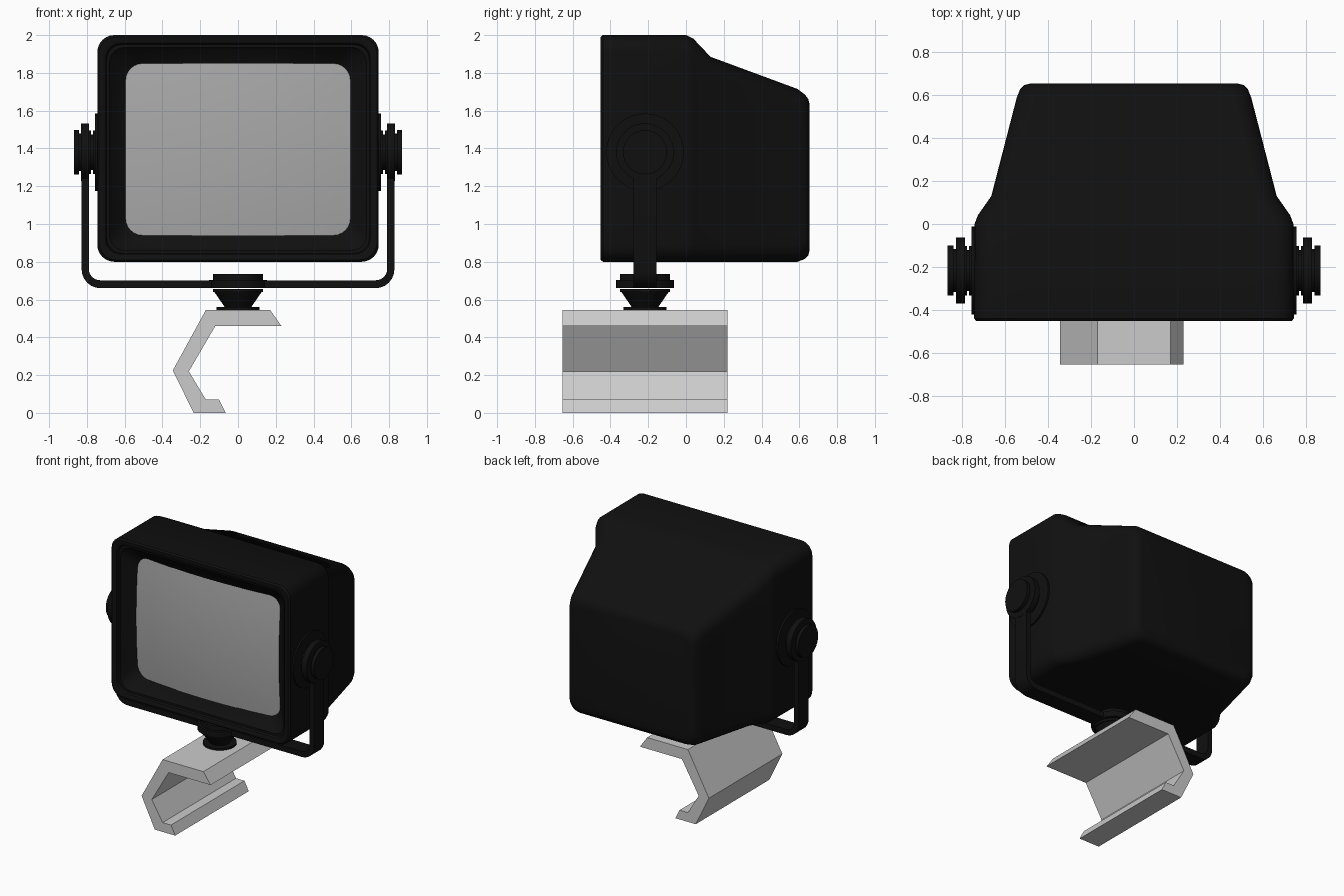
import bpy, bmesh
from math import sin, cos, pi, radians
from mathutils import Matrix, Vector

cube = bpy.data.objects.get("Cube")
if cube:
    bpy.data.objects.remove(cube, do_unlink=True)


def material(name, v):
    m = bpy.data.materials.new(name)
    m.use_nodes = True
    m.diffuse_color = (v, v, v, 1)
    bsdf = next(n for n in m.node_tree.nodes if n.type == 'BSDF_PRINCIPLED')
    bsdf.inputs["Base Color"].default_value = (v, v, v, 1)
    return m


BLACK = material("black plastic", 0.005)
GLASS = material("grey glass", 0.4)
METAL = material("light grey metal", 0.6)


def finish(name, bm, mat, angle=30):
    bmesh.ops.recalc_face_normals(bm, faces=bm.faces)
    me = bpy.data.meshes.new(name)
    bm.to_mesh(me)
    bm.free()
    me.materials.append(mat)
    ob = bpy.data.objects.new(name, me)
    bpy.context.collection.objects.link(ob)
    bpy.ops.object.select_all(action='DESELECT')
    ob.select_set(True)
    bpy.context.view_layer.objects.active = ob
    if angle:
        bpy.ops.object.shade_smooth_by_angle(angle=radians(angle))
    return ob


def arc(cx, cz, r, a0, a1, n=6):
    return [(cx + r * cos(a0 + (a1 - a0) * i / n), cz + r * sin(a0 + (a1 - a0) * i / n))
            for i in range(n + 1)]


def rounded_rect(hw, z0, z1, r, n=6, edge=8):
    """Rounded rectangle outline with subdivided straight sides."""
    corners = [(hw - r, z1 - r), (r - hw, z1 - r), (r - hw, z0 + r), (hw - r, z0 + r)]
    arcs = [arc(x, z, r, i * pi / 2, (i + 1) * pi / 2, n) for i, (x, z) in enumerate(corners)]
    pts = []
    for i, a in enumerate(arcs):
        pts += a
        p, q = Vector(a[-1]), Vector(arcs[(i + 1) % 4][0])
        pts += [tuple(p.lerp(q, k / edge)) for k in range(1, edge)]
    return pts


def bridge(bm, a, b):
    for i in range(len(a)):
        j = (i + 1) % len(a)
        bm.faces.new((a[i], a[j], b[j], b[i]))


MID = 1.395


def bulge(x, z):
    """Depth of the curved screen surface."""
    return -0.405 + 0.12 * (x * x + (z - MID) ** 2)


# Housing: bezel recess, front frame, stepped shoulder and tapered rear
outline = rounded_rect(0.595, 0.94, 1.85, 0.09)
bm = bmesh.new()
loops = [[bm.verts.new((x, bulge(x, z), z)) for x, z in outline]]
sections = [  # y, half width, bottom, top, corner radius
    (-0.41, 0.67, 0.87, 1.925, 0.08),
    (-0.425, 0.68, 0.86, 1.935, 0.08),
    (-0.425, 0.695, 0.845, 1.95, 0.08),
    (-0.445, 0.70, 0.84, 1.955, 0.08),
    (-0.452, 0.71, 0.83, 1.965, 0.08),
    (-0.452, 0.735, 0.81, 1.99, 0.09),
    (-0.44, 0.745, 0.80, 2.0, 0.09),
    (0.0, 0.743, 0.80, 2.0, 0.09),
    (0.04, 0.728, 0.80, 1.98, 0.09),
    (0.13, 0.665, 0.80, 1.885, 0.09),
    (0.59, 0.546, 0.80, 1.715, 0.09),
    (0.63, 0.53, 0.815, 1.685, 0.09),
    (0.648, 0.51, 0.835, 1.66, 0.08),
    (0.655, 0.48, 0.865, 1.63, 0.07),
]
for y, hw, z0, z1, r in sections:
    loops.append([bm.verts.new((x, y, z)) for x, z in rounded_rect(hw, z0, z1, r)])
for a, b in zip(loops, loops[1:]):
    bridge(bm, a, b)
bm.faces.new(loops[-1])
finish("housing", bm, BLACK, 35)

# Domed screen from shrinking outlines
bm = bmesh.new()
loops = []
steps = 8
for k in range(steps):
    s = 1 - k / steps
    pts = [(x * s, MID + (z - MID) * s) for x, z in outline]
    loops.append([bm.verts.new((x, bulge(x, z), z)) for x, z in pts])
for a, b in zip(loops, loops[1:]):
    bridge(bm, a, b)
centre = bm.verts.new((0, bulge(0, MID), MID))
for i, v in enumerate(loops[-1]):
    bm.faces.new((v, loops[-1][(i + 1) % len(outline)], centre))
screen = finish("screen", bm, GLASS, 60)
if screen.data.polygons[0].normal.y > 0:
    screen.data.flip_normals()


def prism(name, pts, y0, y1, mat, angle):
    """Extrude an x-z outline along y."""
    bm = bmesh.new()
    a = [bm.verts.new((x, y0, z)) for x, z in pts]
    b = [bm.verts.new((x, y1, z)) for x, z in pts]
    bridge(bm, a, b)
    bm.faces.new(a)
    bm.faces.new(b)
    return finish(name, bm, mat, angle)


# U-shaped yoke strap
PIVOT_Y, PIVOT_Z = -0.217, 1.38


def u_half(hw, bottom, r):
    return arc(hw - r, bottom + r, r, -pi / 2, 0) + [(hw, PIVOT_Z)]


def mirrored(pts):
    return [(-x, z) for x, z in reversed(pts)]


outer, inner = u_half(0.828, 0.66, 0.10), u_half(0.79, 0.702, 0.06)
strap = mirrored(outer) + outer + inner[::-1] + mirrored(inner)[::-1]
prism("yoke_strap", strap, PIVOT_Y - 0.06, PIVOT_Y + 0.06, BLACK, 35)


def stack(name, base, axis, rings, segments=40):
    """Turned part from (start, end, start radius, end radius) rings along an axis."""
    bm = bmesh.new()
    turn = Vector((0, 0, 1)).rotation_difference(Vector(axis)).to_matrix().to_4x4()
    for h0, h1, r0, r1 in rings:
        place = Matrix.Translation(base) @ turn @ Matrix.Translation((0, 0, (h0 + h1) / 2))
        bmesh.ops.create_cone(bm, cap_ends=True, segments=segments, radius1=r0,
                              radius2=r1, depth=h1 - h0, matrix=place)
    return finish(name, bm, BLACK, 35)


# Side pivots: boss plate, ribbed spacer, strap eye and knob
for side, sx in (("left", 1), ("right", -1)):
    stack(side + "_pivot", (0, PIVOT_Y, PIVOT_Z), (sx, 0, 0), [
        (0.70, 0.757, 0.205, 0.205),
        (0.757, 0.768, 0.115, 0.115),
        (0.768, 0.778, 0.095, 0.095),
        (0.778, 0.788, 0.115, 0.115),
        (0.788, 0.83, 0.153, 0.153),
        (0.83, 0.842, 0.10, 0.10),
        (0.842, 0.868, 0.117, 0.117),
    ])

# Swivel mount under the yoke
stack("swivel_mount", (0, PIVOT_Y, 0), (0, 0, 1), [
    (0.54, 0.56, 0.115, 0.115),
    (0.56, 0.64, 0.07, 0.125),
    (0.64, 0.657, 0.132, 0.132),
    (0.66, 0.703, 0.153, 0.153),
    (0.703, 0.735, 0.132, 0.132),
])

# Angular rail clamp
clamp = [(-0.17, 0.545), (0.17, 0.545), (0.23, 0.46), (-0.12, 0.46), (-0.26, 0.22),
         (-0.17, 0.07), (-0.1, 0.07), (-0.065, 0), (-0.235, 0), (-0.345, 0.225)]
prism("rail_clamp", clamp, -0.655, 0.22, METAL, 0)
